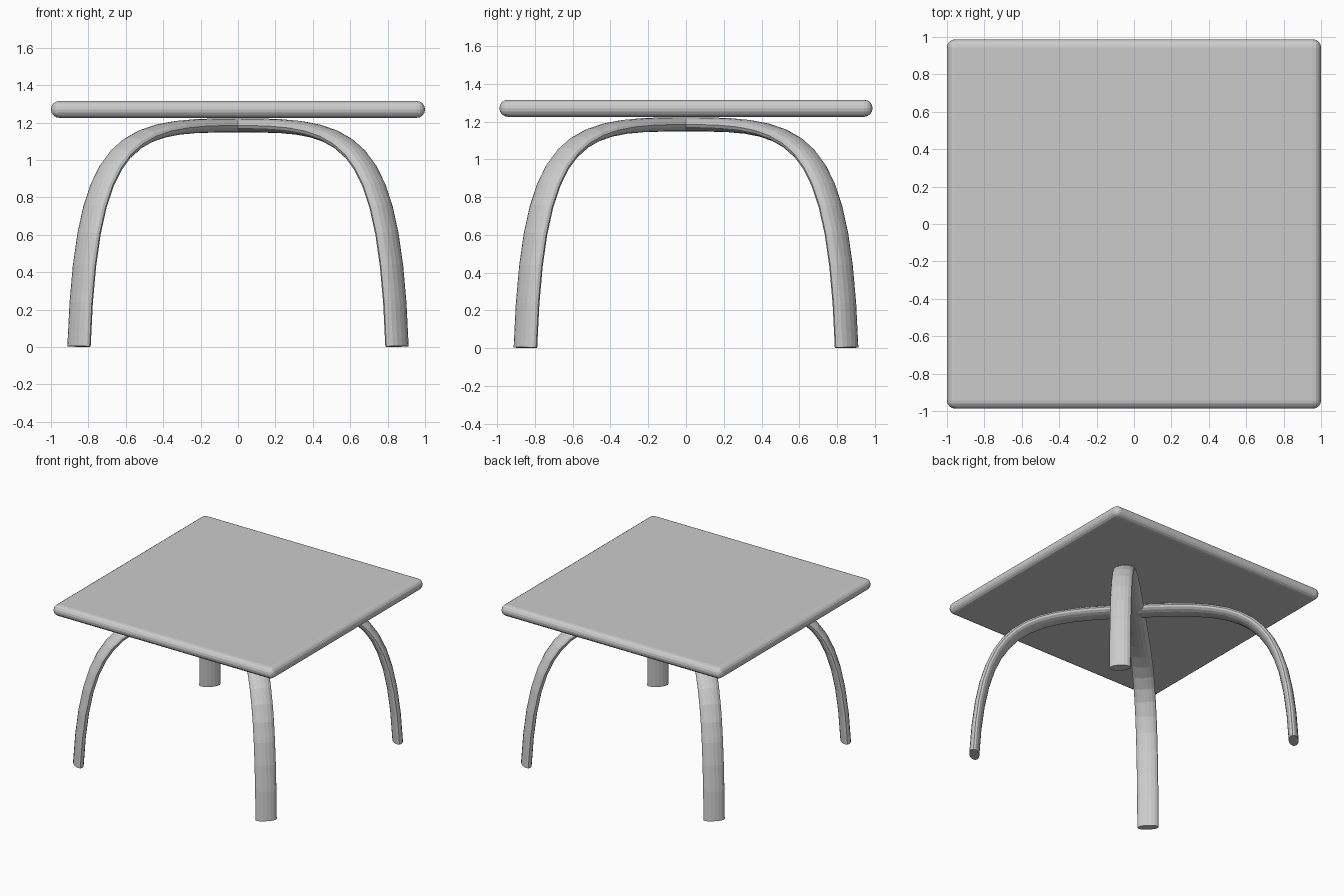
import bpy
import bmesh
import math
from mathutils import Vector
from mathutils.geometry import interpolate_bezier

cube = bpy.data.objects.get("Cube")
if cube:
    bpy.data.objects.remove(cube, do_unlink=True)

# Single grey material
grey = bpy.data.materials.new("light_grey")
grey.use_nodes = True
grey.diffuse_color = (0.6, 0.6, 0.6, 1)
grey.node_tree.nodes["Principled BSDF"].inputs["Base Color"].default_value = (0.6, 0.6, 0.6, 1)


def add_object(name, bm):
    bmesh.ops.recalc_face_normals(bm, faces=bm.faces[:])
    mesh = bpy.data.meshes.new(name)
    bm.to_mesh(mesh)
    bm.free()
    mesh.materials.append(grey)
    obj = bpy.data.objects.new(name, mesh)
    bpy.context.collection.objects.link(obj)
    return obj


# Square top with fully rounded rim
bm = bmesh.new()
bmesh.ops.create_cube(bm, size=1)
bmesh.ops.scale(bm, vec=(2, 1.975, 0.09), verts=bm.verts[:])
bmesh.ops.bevel(bm, geom=bm.edges[:], offset=0.0445, segments=4,
                profile=0.5, affect='EDGES')
table_top = add_object("table_top", bm)
table_top.location.z = 1.27

# Arch centreline: half a curve from foot to crown, then mirrored
DIAG = math.sqrt(2)
handles = [(0.85, 0.003), (0.81, 1.167), (0.58, 1.185), (0, 1.185)]
half = interpolate_bezier(*[Vector((d * DIAG, 0, z)) for d, z in handles], 15)
path = half + [Vector((-p.x, 0, p.z)) for p in reversed(half[:-1])]


def leg_arch(name, angle, sides=16, thick=0.0375, wide=0.08):
    """Sweep a flattened oval along the arch, pointing along one diagonal."""
    bm = bmesh.new()
    rings = []
    last = len(path) - 1
    for i, p in enumerate(path):
        tangent = (path[min(i + 1, last)] - path[max(i - 1, 0)]).normalized()
        normal = Vector((tangent.z, 0, -tangent.x))
        ring = []
        for k in range(sides):
            a = math.tau * k / sides
            offset = normal * thick * math.cos(a) + Vector((0, wide * math.sin(a), 0))
            ring.append(bm.verts.new(p + offset))
        rings.append(ring)
    for r, s in zip(rings, rings[1:]):
        for k in range(sides):
            n = (k + 1) % sides
            bm.faces.new((r[k], r[n], s[n], s[k]))
    bm.faces.new(rings[0])
    bm.faces.new(rings[-1])
    obj = add_object(name, bm)
    obj.rotation_euler.z = angle
    return obj


# Two crossing arches give the four legs
leg_arch("leg_arch_a", math.pi / 4)
leg_arch("leg_arch_b", -math.pi / 4)
